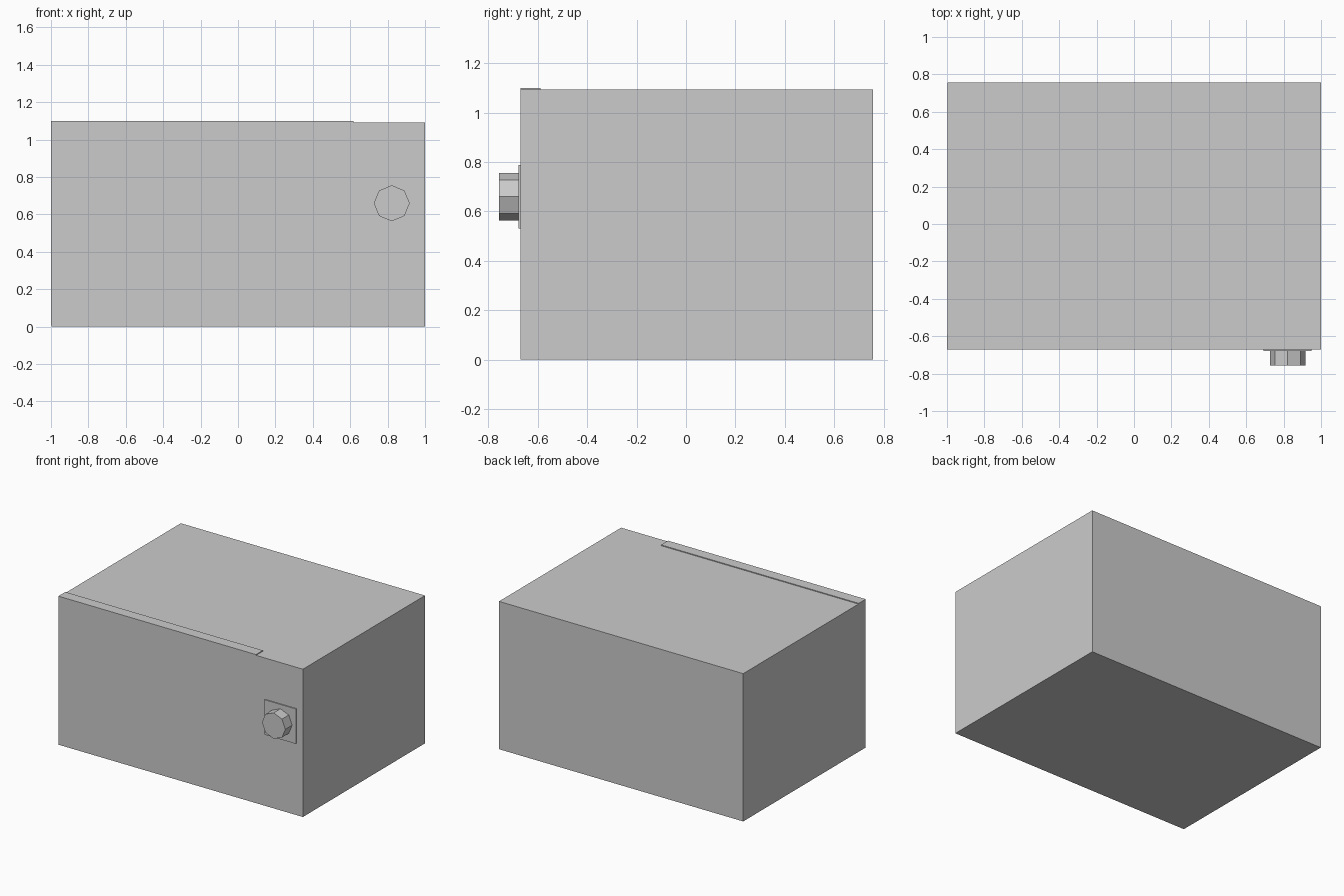
import bpy
from math import pi

if "Cube" in bpy.data.objects:
    bpy.data.objects.remove(bpy.data.objects["Cube"])


def box(name, lo, hi):
    """Axis-aligned box given by two opposite corners."""
    bpy.ops.mesh.primitive_cube_add(size=1, location=[(a + b) / 2 for a, b in zip(lo, hi)])
    ob = bpy.context.object
    ob.name = name
    ob.scale = [b - a for a, b in zip(lo, hi)]
    bpy.ops.object.transform_apply(location=False, rotation=False, scale=True)
    return ob


# Oven body
box("oven_body", (-0.998, -0.67, 0), (1, 0.757, 1.093))

# Door slab, raised a touch at the top
box("door", (-1, -0.671, 0.008), (0.617, -0.59, 1.099))

# Control plate behind the knob
box("knob_plate", (0.692, -0.678, 0.53), (0.948, -0.668, 0.788))

# Eight-sided dial
bpy.ops.mesh.primitive_cylinder_add(vertices=8, radius=0.096, depth=0.082,
                                    location=(0.822, -0.716, 0.66), rotation=(pi / 2, 0, 0))
bpy.context.object.name = "dial_knob"
